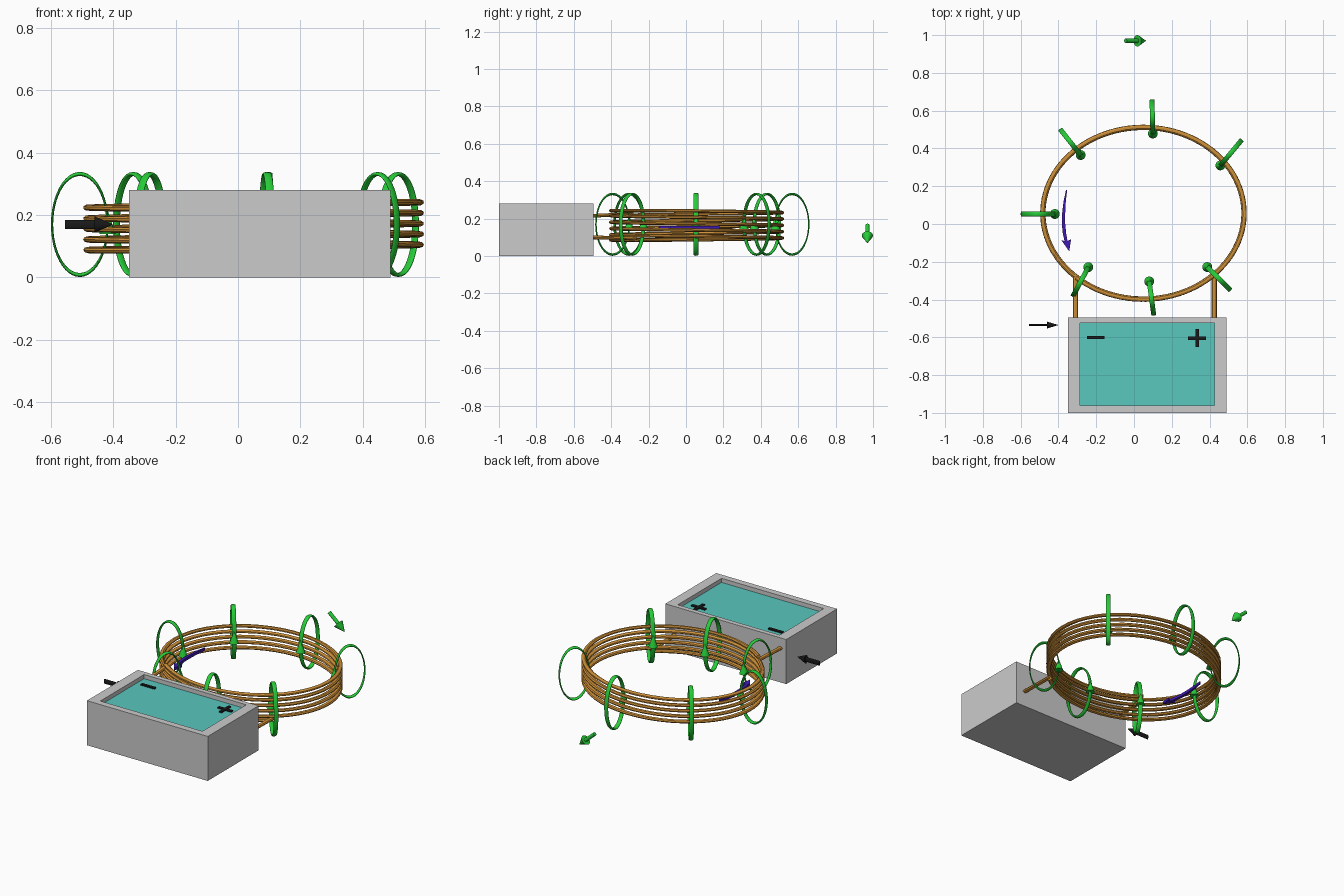
import bpy, bmesh, math
from mathutils import Vector, Matrix

if "Cube" in bpy.data.objects:
    bpy.data.objects.remove(bpy.data.objects["Cube"])


def material(name, rgb):
    m = bpy.data.materials.new(name)
    m.diffuse_color = (*rgb, 1)
    m.use_nodes = True
    m.node_tree.nodes["Principled BSDF"].inputs["Base Color"].default_value = m.diffuse_color
    return m


COPPER = material("copper", (0.62, 0.28, 0.04))
GREEN = material("green", (0.02, 0.6, 0.04))
BLUE = material("blue", (0.05, 0.01, 0.45))
BLACK = material("black", (0.01, 0.01, 0.01))
TEAL = material("teal", (0.1, 0.58, 0.52))


def finish(name, mat, smooth=False):
    ob = bpy.context.object
    ob.name = name
    if mat:
        ob.data.materials.append(mat)
    if smooth:
        bpy.ops.object.shade_smooth_by_angle(angle=math.radians(40))
    return ob


def box(name, lo, hi, mat=None):
    lo, hi = Vector(lo), Vector(hi)
    bpy.ops.mesh.primitive_cube_add(size=1, location=(lo + hi) / 2)
    bpy.context.object.scale = hi - lo
    return finish(name, mat)


def tube(name, pts, radius, flat, mat):
    """Round wire along points, flattened in z by the factor flat."""
    cu = bpy.data.curves.new(name, 'CURVE')
    cu.dimensions = '3D'
    cu.bevel_depth = radius
    cu.bevel_resolution = 2
    cu.use_fill_caps = True
    sp = cu.splines.new('POLY')
    sp.points.add(len(pts) - 1)
    for p, (x, y, z) in zip(sp.points, pts):
        p.co = (x, y, z / flat, 1)
    ob = bpy.data.objects.new(name, cu)
    bpy.context.collection.objects.link(ob)
    ob.scale.z = flat
    bpy.ops.object.select_all(action='DESELECT')
    ob.select_set(True)
    bpy.context.view_layer.objects.active = ob
    bpy.ops.object.convert(target='MESH')
    return finish(name, mat, True)


def spike(name, base, tip, r0, r1, mat, squash=(1, 1)):
    """Cone or cylinder from base to tip, squashed across its length."""
    base, tip = Vector(base), Vector(tip)
    d = tip - base
    bpy.ops.mesh.primitive_cone_add(vertices=24, radius1=r0, radius2=r1, depth=d.length)
    ob = finish(name, mat, True)
    w = d.normalized()
    u = Vector((0, 1, 0)) if abs(w.y) < 0.9 else Vector((1, 0, 0))
    u = (u - w * u.dot(w)).normalized()
    v = w.cross(u)
    m = Matrix((u, v, w)).transposed().to_4x4()
    ob.matrix_world = (Matrix.Translation((base + tip) / 2) @ m
                       @ Matrix.Diagonal((squash[0], squash[1], 1, 1)))
    return ob


# Meter case: block whose top face is inset and sunk
body = box("meter_case", (-0.35, -1.0, 0), (0.49, -0.495, 0.28))
bpy.ops.object.transform_apply(location=True, rotation=False, scale=True)
bm = bmesh.new()
bm.from_mesh(body.data)
top = max(bm.faces, key=lambda f: f.calc_center_median().z)
bmesh.ops.inset_region(bm, faces=[top], thickness=0.04)
for v in top.verts:
    v.co.x = 0.425 if v.co.x > 0.07 else -0.285
    v.co.y = -0.525 if v.co.y > -0.75 else -0.96
inner = bmesh.ops.extrude_discrete_faces(bm, faces=[top])["faces"][0]
bmesh.ops.translate(bm, verts=inner.verts, vec=(0, 0, -0.03))
bm.to_mesh(body.data)
bm.free()
box("meter_screen", (-0.285, -0.96, 0.245), (0.425, -0.525, 0.254), TEAL)

# Polarity marks on the screen
box("negative_mark", (-0.25, -0.61, 0.25), (-0.155, -0.592, 0.262), BLACK)
box("positive_mark_bar", (0.287, -0.614, 0.25), (0.382, -0.596, 0.262), BLACK)
box("positive_mark_post", (0.325, -0.652, 0.25), (0.343, -0.557, 0.262), BLACK)

# Coil: slightly oval helix, rising clockwise from the right lead to the left lead
CX, CY, RX, RY = 0.05, 0.057, 0.533, 0.455
PITCH = 0.034


def on_coil(a):
    turns = (-math.pi - a) / (2 * math.pi)
    z = min(max(0.088 + PITCH * turns, 0.086), 0.243)
    return (CX + RX * math.cos(a), CY + RY * math.sin(a), z)


A0 = math.radians(-45)
A1 = math.radians(-132 - 360 * 5)
N = 260
coil_pts = [on_coil(A0 + (A1 - A0) * i / N) for i in range(N + 1)]
tube("coil", coil_pts, 0.014, 0.7, COPPER)
tube("right_lead", [(0.425, -0.51, 0.10), (0.425, -0.262, 0.096)], 0.014, 0.7, COPPER)
tube("left_lead", [(-0.31, -0.51, 0.215), (-0.31, -0.28, 0.225)], 0.014, 0.7, COPPER)

# Field loops: thin oval bands round the winding, given as outer and inner ends
loops = [
    ((0.095, 0.66), (0.10, 0.475)), ((0.572, 0.447), (0.455, 0.307)),
    ((0.512, -0.352), (0.385, -0.225)), ((0.105, -0.485), (0.08, -0.30)),
    ((-0.325, -0.385), (-0.24, -0.225)), ((-0.60, 0.053), (-0.415, 0.053)),
    ((-0.392, 0.503), (-0.28, 0.362)),
]
for i, (o, n) in enumerate(loops):
    o, n = Vector((*o, 0.17)), Vector((*n, 0.17))
    bpy.ops.mesh.primitive_torus_add(major_radius=1, minor_radius=0.04,
                                     major_segments=48, minor_segments=10)
    ring = finish(f"field_loop_{i + 1}", GREEN, True)
    d, up = (o - n).normalized(), Vector((0, 0, 1))
    basis = Matrix((d, up, d.cross(up))).transposed().to_4x4()
    ring.matrix_world = (Matrix.Translation((o + n) / 2) @ basis
                         @ Matrix.Diagonal(((o - n).length / 2.08, 0.162, 0.34, 1)))
    tip = n + d * 0.004
    spike(f"field_arrowhead_{i + 1}", (tip.x, tip.y, 0.14), (tip.x, tip.y, 0.215),
          0.026, 0.001, GREEN)

# Field vector arrow behind the coil, sloping down to the right
spike("field_vector_shaft", (-0.045, 0.97, 0.165), (0.02, 0.97, 0.108), 0.011, 0.011, GREEN)
spike("field_vector_head", (0.018, 0.97, 0.11), (0.062, 0.97, 0.07), 0.03, 0.001, GREEN)

# Voltage vector arrow beside the meter, taller than it is deep
spike("voltage_vector_shaft", (-0.555, -0.535, 0.17), (-0.455, -0.535, 0.17),
      0.015, 0.015, BLACK, (0.35, 1))
spike("voltage_vector_head", (-0.46, -0.535, 0.17), (-0.402, -0.535, 0.17),
      0.026, 0.001, BLACK, (0.7, 1))

# Current direction arrow: flat tapered crescent with a triangular head
mid = [(-0.357, 0.18), (-0.367, 0.12), (-0.372, 0.06), (-0.373, 0.0),
       (-0.368, -0.05), (-0.36, -0.09)]
half = [0.003, 0.006, 0.008, 0.009, 0.009, 0.008]
left = [(x - h, y) for (x, y), h in zip(mid, half)]
right = [(x + h, y) for (x, y), h in zip(mid, half)]
head = [(-0.385, -0.085), (-0.343, -0.145), (-0.333, -0.08)]
outline = left + head + right[::-1]
bm = bmesh.new()
face = bm.faces.new([bm.verts.new((x, y, 0.143)) for x, y in outline])
ext = bmesh.ops.extrude_face_region(bm, geom=[face])["geom"]
bmesh.ops.translate(bm, vec=(0, 0, 0.017),
                    verts=[g for g in ext if isinstance(g, bmesh.types.BMVert)])
bmesh.ops.recalc_face_normals(bm, faces=bm.faces)
me = bpy.data.meshes.new("current_arrow")
bm.to_mesh(me)
bm.free()
me.materials.append(BLUE)
bpy.context.collection.objects.link(bpy.data.objects.new("current_arrow", me))
